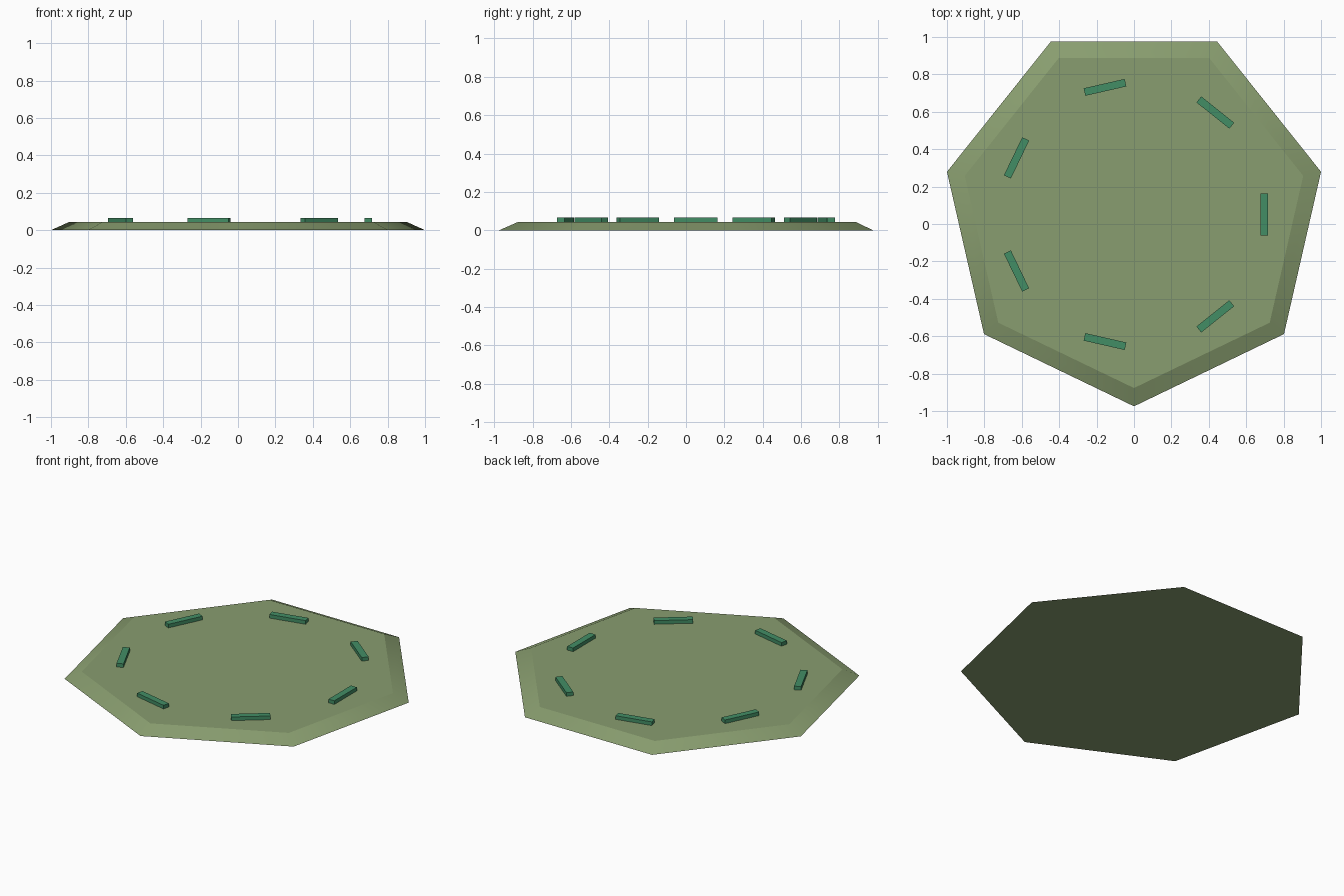
import bpy, math

if "Cube" in bpy.data.objects:
    bpy.data.objects.remove(bpy.data.objects["Cube"])

SIDES = 7
CY = 0.051            # heptagon centre, so the bounds are centred on y = 0
R_BASE, R_TOP = 1.0257, 0.928
SLAB_H, BAR_TOP = 0.043, 0.066


def colour(name, rgb):
    mat = bpy.data.materials.new(name)
    mat.diffuse_color = (*rgb, 1)
    mat.use_nodes = True
    mat.node_tree.nodes["Principled BSDF"].inputs["Base Color"].default_value = mat.diffuse_color
    return mat


green = colour("pale_green", (0.25, 0.34, 0.16))
teal = colour("teal_green", (0.055, 0.27, 0.13))

# Bevelled seven-sided slab, one point towards the front
bpy.ops.mesh.primitive_cone_add(vertices=SIDES, radius1=R_BASE, radius2=R_TOP,
                                depth=SLAB_H, location=(0, CY, SLAB_H / 2),
                                rotation=(0, 0, math.pi))
slab = bpy.context.object
slab.name = "heptagon_slab"
slab.data.materials.append(green)

# Rim shades smoothly around, while the flat top and bottom keep crisp borders
for poly in slab.data.polygons:
    poly.use_smooth = abs(poly.normal.z) < 0.99
cap_edges = {key for poly in slab.data.polygons if not poly.use_smooth
             for key in poly.edge_keys}
for edge in slab.data.edges:
    edge.use_edge_sharp = edge.key in cap_edges

# Ring of raised tangential bars
BAR_BOTTOM = 0.036
for i in range(SIDES):
    a = math.tau * i / SIDES
    bpy.ops.mesh.primitive_cube_add(
        size=1, rotation=(0, 0, a),
        location=(0.697 * math.cos(a), CY + 0.697 * math.sin(a),
                  (BAR_BOTTOM + BAR_TOP) / 2))
    bar = bpy.context.object
    bar.name = f"raised_bar_{i + 1}"
    bar.scale = (0.041, 0.225, BAR_TOP - BAR_BOTTOM)
    bar.data.materials.append(teal)
